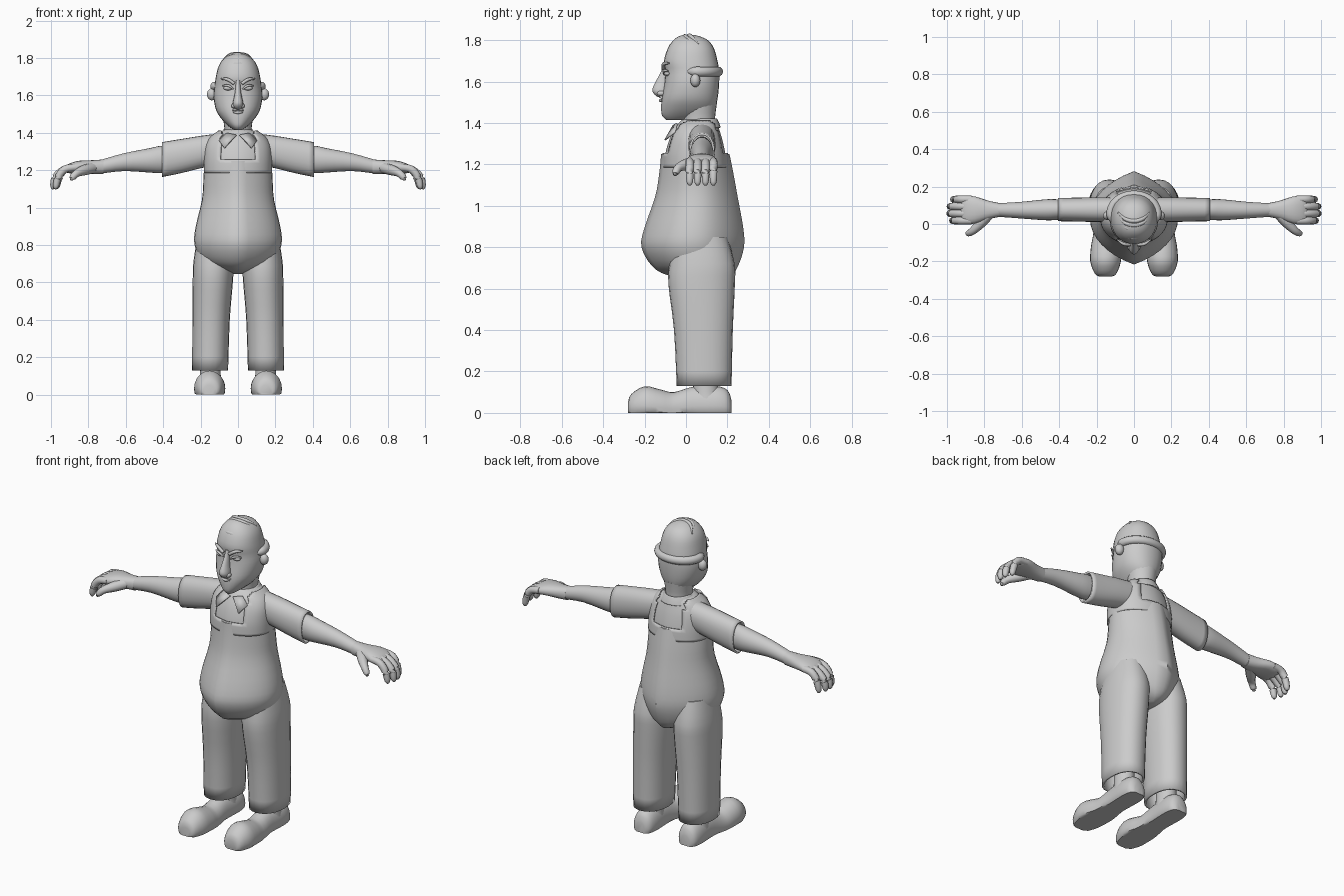
import bpy, bmesh, math
from mathutils import Vector

cube = bpy.data.objects.get("Cube")
if cube:
    bpy.data.objects.remove(cube)

grey = bpy.data.materials.new("plain_grey")
grey.use_nodes = True
COLOUR = (0.6, 0.6, 0.6, 1)
grey.diffuse_color = COLOUR
grey.node_tree.nodes["Principled BSDF"].inputs["Base Color"].default_value = COLOUR


def finish(name, bm, mirror=False, wall=0, angle=45):
    """Turn a bmesh into a smooth, optionally mirrored and thickened object."""
    bmesh.ops.recalc_face_normals(bm, faces=bm.faces)
    me = bpy.data.meshes.new(name)
    bm.to_mesh(me)
    bm.free()
    me.materials.append(grey)
    ob = bpy.data.objects.new(name, me)
    bpy.context.collection.objects.link(ob)
    bpy.ops.object.select_all(action="DESELECT")
    ob.select_set(True)
    bpy.context.view_layer.objects.active = ob
    bpy.ops.object.shade_smooth_by_angle(angle=math.radians(angle))
    if wall:
        mod = ob.modifiers.new("wall", "SOLIDIFY")
        mod.thickness, mod.offset = wall, -1
    if mirror:
        ob.modifiers.new("mirror", "MIRROR")
    return ob


def smooth_rows(rows, steps):
    """Catmull-Rom interpolation through rows of numbers."""
    out = []
    for i in range(len(rows) - 1):
        p = [rows[max(i - 1, 0)], rows[i], rows[i + 1], rows[min(i + 2, len(rows) - 1)]]
        for s in range(steps):
            t = s / steps
            out.append([0.5 * (2 * b + (c - a) * t + (2 * a - 5 * b + 4 * c - d) * t * t
                               + (3 * b - a - 3 * c + d) * t ** 3) for a, b, c, d in zip(*p)])
    return out + [list(rows[-1])]


def loft(axis, rows, n=24, power=2, point=0, caps=(True, True), steps=3, floor=None):
    """Rows are (position, u centre, u radius, v low, v high) along an axis."""
    bm = bmesh.new()
    rings = []
    for t, uc, ur, v0, v1 in smooth_rows(rows, steps):
        ring = []
        for k in range(n):
            a = 2 * math.pi * k / n
            c, s = math.cos(a), math.sin(a)
            cu = math.copysign(abs(c) ** (2 / power), c)
            sv = math.copysign((1 - point) * abs(s) ** (2 / power) + point * (1 - abs(cu)), s)
            u, v = uc + ur * cu, (v0 + v1) / 2 + (v1 - v0) / 2 * sv
            if floor is not None:
                v = max(v, floor)
            ring.append(bm.verts.new({"z": (u, v, t), "x": (t, u, v), "y": (u, t, v)}[axis]))
        rings.append(ring)
    for a, b in zip(rings, rings[1:]):
        for k in range(n):
            bm.faces.new((a[k], a[k - 1], b[k - 1], b[k]))
    for ring, cap in zip((rings[0], rings[-1]), caps):
        if cap:
            bm.faces.new(ring)
    return bm


def tube(name, points, radii, mirror=True, flat=1.0, n=10):
    """Tapered round tube along a smooth path; flat squashes it across."""
    bm = bmesh.new()
    rows = smooth_rows([tuple(p) + (r,) for p, r in zip(points, radii)], 4)
    rings = []
    for i, row in enumerate(rows):
        here = Vector(row[:3])
        way = (Vector(rows[min(i + 1, len(rows) - 1)][:3]) - Vector(rows[max(i - 1, 0)][:3])).normalized()
        side = way.cross(Vector((0, 0, 1)) if abs(way.z) < 0.9 else Vector((0, 1, 0))).normalized()
        up = side.cross(way)
        rings.append([bm.verts.new(here + row[3] * (math.cos(a) * side * flat + math.sin(a) * up))
                      for a in (2 * math.pi * k / n for k in range(n))])
    for a, b in zip(rings, rings[1:]):
        for k in range(n):
            bm.faces.new((a[k], a[k - 1], b[k - 1], b[k]))
    bm.faces.new(rings[0])
    bm.faces.new(rings[-1])
    return finish(name, bm, mirror)


def ball(name, centre, size, mirror=True):
    bm = bmesh.new()
    bmesh.ops.create_uvsphere(bm, u_segments=16, v_segments=10, radius=1)
    for v in bm.verts:
        v.co = Vector(centre) + Vector(a * b for a, b in zip(v.co, size))
    return finish(name, bm, mirror)


# Overalls: round belly and seat, then trouser legs
belly = [(.645, 0, .03, .04, .17), (.665, 0, .10, -.09, .22), (.71, 0, .19, -.165, .252),
         (.80, 0, .232, -.215, .28), (.89, 0, .228, -.202, .277), (1.04, 0, .193, -.15, .25),
         (1.15, 0, .185, -.13, .23), (1.25, 0, .18, -.12, .21)]
finish("overalls_body", loft("z", belly, 32, 2.3, .35))
legs = [(.13, .149, .096, -.045, .22), (.4, .144, .1, -.058, .226),
        (.62, .134, .108, -.085, .236), (.72, .131, .106, -.08, .235), (.85, .125, .09, -.06, .2)]
finish("trouser_leg", loft("z", legs, 24, 2.2, caps=(False, True)), True, .012)

# Shirt chest, with straps made from a slightly larger shell of it
chest = [(1.18, 0, .172, -.105, .197), (1.25, 0, .172, -.1, .19), (1.32, 0, .165, -.08, .175),
         (1.37, 0, .14, -.055, .16), (1.405, 0, .095, -.03, .15), (1.42, 0, .06, -.01, .13)]
finish("shirt_chest", loft("z", chest, 32, 2.4, .15))
shell = [(z + .006, c, r + .01, lo - .012, hi + .012) for z, c, r, lo, hi in chest[:-1]]
straps = loft("z", shell, 40, 2.4, .15, (False, False), 4)
bmesh.ops.delete(straps, geom=[f for f in straps.faces if abs(f.calc_center_median().x) < .09
                               and f.calc_center_median().z > 1.25], context="FACES")
finish("overalls_straps", straps, wall=.008)

# Sleeves and forearms
sleeve = [(.07, .077, .065, 1.24, 1.4), (.2, .077, .066, 1.21, 1.383), (.3, .077, .064, 1.185, 1.367),
          (.405, .077, .062, 1.163, 1.35)]
finish("sleeve", loft("x", sleeve, 24, 2.2, caps=(True, False)), True, .01)
forearm = [(.3, .077, .05, 1.2, 1.335), (.41, .077, .055, 1.185, 1.33), (.47, .076, .056, 1.187, 1.318),
           (.61, .074, .044, 1.195, 1.29), (.73, .075, .036, 1.182, 1.256)]
finish("forearm", loft("x", forearm), True)

# Hands, fingers curling down, and thumbs
palm = [(.72, .075, .037, 1.18, 1.257), (.78, .075, .05, 1.18, 1.253), (.85, .075, .072, 1.185, 1.25),
        (.9, .075, .074, 1.183, 1.236), (.925, .075, .062, 1.19, 1.22)]
finish("palm", loft("x", palm, 20, 2.3), True)
for i in range(4):
    y, reach = .018 + .038 * i, (.985, 1, .998, .98)[i]
    tube("finger", [(.87, y, 1.215), (.925, y, 1.205), (reach - .025, y, 1.165),
                    (reach - .012, y, 1.115), (reach - .012, y, 1.098)], [.02, .021, .02, .016, .006])
tube("thumb", [(.77, .06, 1.215), (.82, .005, 1.2), (.86, -.035, 1.185), (.885, -.05, 1.16),
               (.89, -.053, 1.145)], [.03, .028, .021, .017, .006])

# Shoes with bulbous toes and flat soles, plus ankles
shoe = [(-.28, .152, .035, -.01, .05), (-.265, .152, .058, -.03, .09), (-.2, .152, .082, -.06, .128),
        (-.12, .15, .08, -.06, .112), (-.06, .149, .07, -.06, .1), (.03, .148, .062, -.06, .125),
        (.14, .148, .066, -.06, .13), (.2, .148, .056, -.05, .11), (.22, .148, .03, -.02, .06)]
finish("shoe", loft("y", shoe, 24, floor=0), True)
finish("ankle", loft("z", [(.07, .148, .06, .03, .17), (.13, .148, .054, .035, .155),
                           (.3, .148, .05, .035, .15)]), True)

# Neck and collar with pointed flaps
finish("neck", loft("z", [(1.36, 0, .075, -.02, .145), (1.42, 0, .072, -.015, .14),
                          (1.5, 0, .085, -.02, .15)]))
collar = loft("z", [(1.378, 0, .108, -.065, .168), (1.4, 0, .094, -.048, .16), (1.422, 0, .076, -.03, .15)],
              caps=(False, False))
for v in collar.verts:
    v.co.z -= max(0, .07 - v.co.y) * .28
finish("collar", collar, wall=.008)
flap = bmesh.new()
flap.faces.new([flap.verts.new(p) for p in ((.008, -.058, 1.385), (.06, -.04, 1.395), (.1, -.05, 1.355),
                                            (.072, -.098, 1.315))])
finish("collar_flap", flap, True, .008)

# Head
skull = [(1.415, 0, .022, -.095, .02), (1.435, 0, .05, -.115, .1), (1.47, 0, .085, -.12, .138),
         (1.52, 0, .117, -.117, .153), (1.59, 0, .13, -.105, .16), (1.65, 0, .125, -.1, .16),
         (1.7, 0, .118, -.106, .152), (1.76, 0, .102, -.088, .135), (1.8, 0, .072, -.06, .105),
         (1.82, 0, .035, -.03, .06), (1.825, 0, .008, 0, .03)]
finish("head", loft("z", skull, 28, 2.2))

# Face: nose, eyes, brows, lips and ears
nose = [(1.525, 0, .012, -.135, -.09), (1.537, 0, .026, -.152, -.08), (1.56, 0, .028, -.163, -.08),
        (1.6, 0, .019, -.146, -.08), (1.645, 0, .013, -.122, -.08), (1.68, 0, .012, -.11, -.08)]
finish("nose", loft("z", nose, 16))
ball("nostril", (.022, -.12, 1.543), (.014, .02, .013))
ball("eye", (.052, -.09, 1.638), (.026, .016, .012))
tube("eyelid", [(.024, -.105, 1.633), (.052, -.106, 1.652), (.083, -.087, 1.65)], [.004, .007, .004])
tube("eyebrow", [(.02, -.11, 1.662), (.055, -.107, 1.685), (.09, -.083, 1.688)], [.009, .009, .004])
tube("upper_lip", [(-.032, -.113, 1.518), (0, -.123, 1.528), (.032, -.113, 1.518)], [.003, .008, .003], False)
tube("lower_lip", [(-.026, -.115, 1.51), (0, -.123, 1.508), (.026, -.115, 1.51)], [.003, .008, .003], False)
ball("ear", (.14, .045, 1.605), (.026, .024, .032))

# Hair: a band round the back of the head and strands combed over the top
band = []
for k in range(13):
    a = math.radians(-25 + 230 * k / 12)
    band.append((.126 * math.cos(a), .055 + .102 * math.sin(a), 1.648))
tube("hair_band", band, [.012] + [.024] * 11 + [.012], False, .9)
for i in range(5):
    y = -.072 + .022 * i
    z = 1.765 + .052 * (1 - (1 - i / 4) ** 2)
    tube("hair_strand", [(-.085, y + .045, z - .035), (-.045, y + .01, z - .002), (.005, y, z + .003),
                         (.05, y + .014, z - .006), (.083, y + .045, z - .035)],
         [.004, .01, .012, .01, .003], False)
